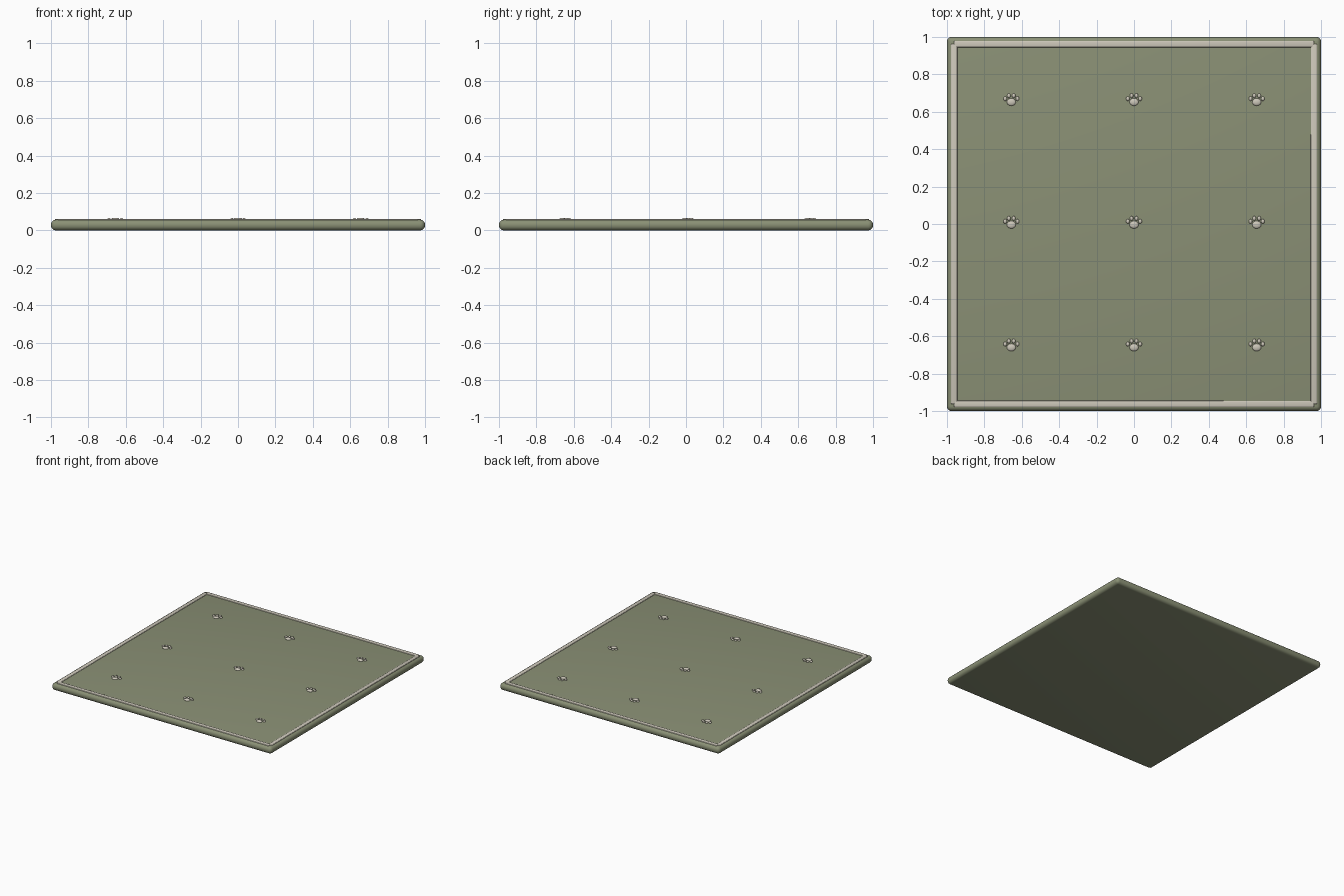
import bpy, math

if "Cube" in bpy.data.objects:
    bpy.data.objects.remove(bpy.data.objects["Cube"])

def material(name, rgb):
    m = bpy.data.materials.new(name)
    m.diffuse_color = (*rgb, 1)
    m.use_nodes = True
    m.node_tree.nodes["Principled BSDF"].inputs["Base Color"].default_value = m.diffuse_color
    return m

GREEN = material("sage_green", (0.255, 0.28, 0.178))
CREAM = material("warm_cream", (0.61, 0.575, 0.49))

def finish(ob, name, mat):
    ob.name = name
    ob.data.materials.append(mat)
    bpy.ops.object.shade_smooth_by_angle(angle=math.radians(35))

def box(name, loc, size, bevel, segments, mat):
    bpy.ops.mesh.primitive_cube_add(size=1, location=loc)
    ob = bpy.context.object
    ob.scale = size
    bpy.ops.object.transform_apply(location=False, rotation=False, scale=True)
    mod = ob.modifiers.new("rounded_edges", 'BEVEL')
    mod.width, mod.segments = bevel, segments
    bpy.ops.object.modifier_apply(modifier=mod.name)
    finish(ob, name, mat)

def pad(name, x, y, rx, ry, rz):
    bpy.ops.mesh.primitive_uv_sphere_add(segments=20, ring_count=10, radius=1,
                                         location=(x, y, 0.058))
    ob = bpy.context.object
    ob.scale = (rx, ry, rz)
    bpy.ops.object.transform_apply(location=False, rotation=False, scale=True)
    finish(ob, name, CREAM)

# mat body with soft rounded rim
box("mat_body", (0, 0, 0.0285), (2, 2, 0.057), 0.026, 5, GREEN)

# raised piping along the four sides
for s, a, b in ((-1, "front", "left"), (1, "back", "right")):
    box("piping_" + a, (0, s * 0.962, 0.056), (1.925, 0.034, 0.012), 0.005, 3, CREAM)
    box("piping_" + b, (s * 0.962, 0, 0.056), (0.034, 1.925, 0.012), 0.005, 3, CREAM)

# three by three grid of paw prints
for px in (-0.656, 0, 0.656):
    for py in (-0.656, 0, 0.656):
        pad("paw_pad", px, py - 0.004, 0.024, 0.02, 0.009)
        for tx, ty in ((-0.033, 0.014), (-0.013, 0.03), (0.013, 0.03), (0.033, 0.014)):
            pad("paw_toe", px + tx, py + ty, 0.0095, 0.012, 0.008)
